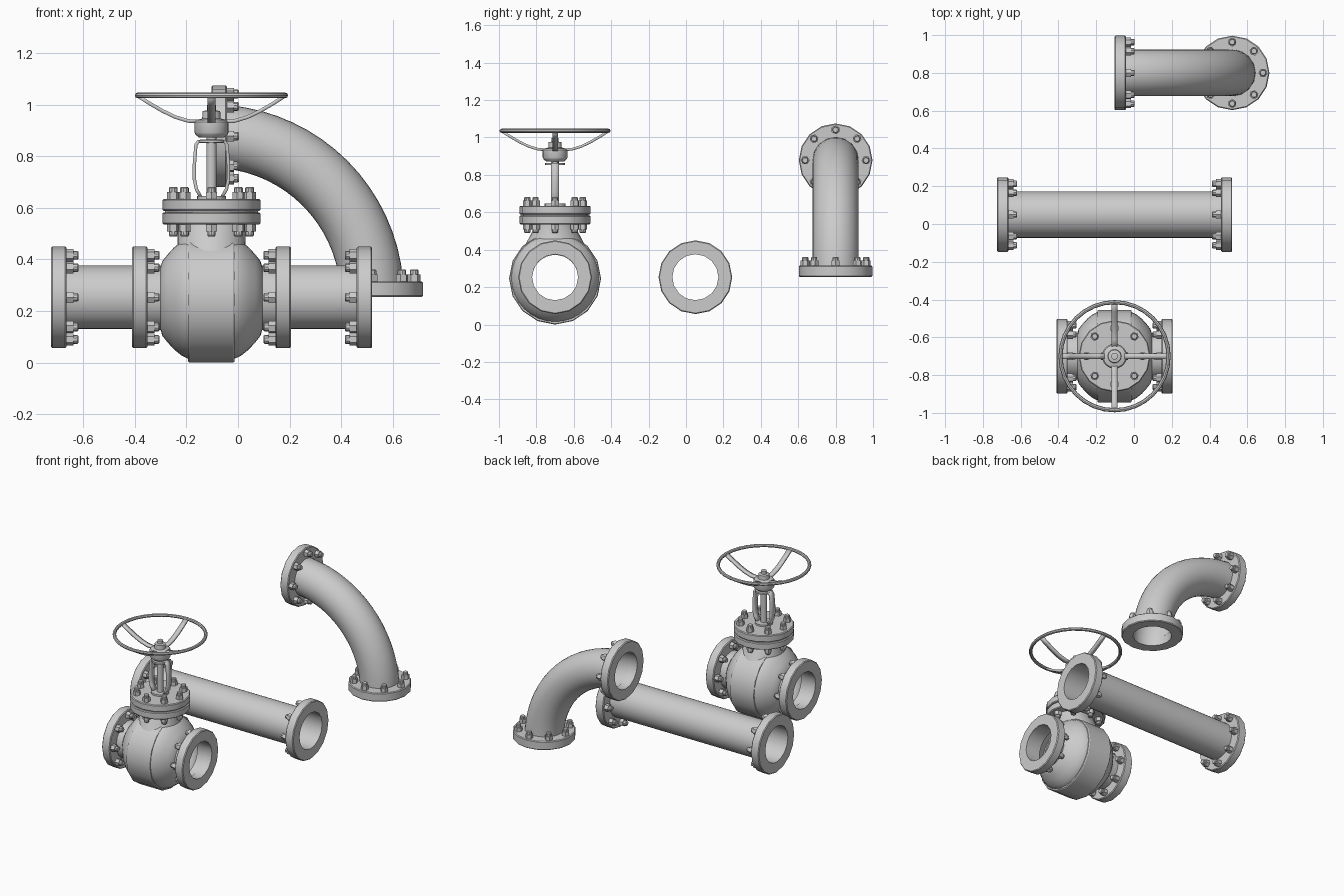
import bpy, bmesh, math
from mathutils import Matrix, Vector

if "Cube" in bpy.data.objects:
    bpy.data.objects.remove(bpy.data.objects["Cube"])

ZC = 0.253                      # height of the pipe axis
R = 0.123                       # pipe radius
VX, VY = -0.103, -0.70          # valve centre
X, Y, Z = Vector((1, 0, 0)), Vector((0, 1, 0)), Vector((0, 0, 1))


def finish(name, bm, angle=32):
    bmesh.ops.remove_doubles(bm, verts=bm.verts, dist=1e-5)
    bmesh.ops.recalc_face_normals(bm, faces=bm.faces)
    me = bpy.data.meshes.new(name)
    bm.to_mesh(me)
    bm.free()
    ob = bpy.data.objects.new(name, me)
    bpy.context.collection.objects.link(ob)
    bpy.ops.object.select_all(action='DESELECT')
    ob.select_set(True)
    bpy.context.view_layer.objects.active = ob
    bpy.ops.object.shade_smooth_by_angle(angle=math.radians(angle))
    return ob


def place(loc, axis):
    """Matrix that puts local +z along axis at loc."""
    return Matrix.Translation(loc) @ axis.to_track_quat('Z', 'Y').to_matrix().to_4x4()


def add_lathe(bm, profile, segs, mat, closed=False):
    """Spin (radius, height) points about the local z axis."""
    rings = []
    for r, h in profile:
        rings.append([bm.verts.new(mat @ Vector((r * math.cos(a), r * math.sin(a), h)))
                      for a in (2 * math.pi * i / segs for i in range(segs))])
    pairs = list(zip(rings, rings[1:]))
    if closed:
        pairs.append((rings[-1], rings[0]))
    for a, b in pairs:
        for i in range(segs):
            j = (i + 1) % segs
            bm.faces.new((a[i], a[j], b[j], b[i]))


def lathe(name, profile, segs, loc, axis, closed=False):
    bm = bmesh.new()
    add_lathe(bm, profile, segs, place(loc, axis), closed)
    return finish(name, bm)


def bolts(name, loc, axis, radius):
    """Ring of eight hex nuts with stud ends."""
    bm = bmesh.new()
    for i in range(8):
        a = i * math.pi / 4
        m = place(loc, axis) @ Matrix.Translation((radius * math.cos(a), radius * math.sin(a), 0)) \
            @ Matrix.Rotation(a, 4, 'Z')
        add_lathe(bm, [(0, -0.002), (0.024, -0.002), (0.024, 0.027), (0, 0.027)], 6, m)
        add_lathe(bm, [(0.017, 0.025), (0.017, 0.042), (0.014, 0.046), (0, 0.046)], 10, m)
    return finish(name, bm)


def pipe_flange(name, loc, inward):
    """Ring flange whose open face is at loc, bolts on the pipe side."""
    lathe(name, [(R, 0), (0.192, 0), (0.197, 0.005), (0.197, 0.055), (0.192, 0.06), (R, 0.06)],
          16, loc, inward, True)
    bolts(name + "_bolts", Vector(loc) + inward * 0.06, inward, 0.163)


def strip(name, pts, width, thick, turn):
    """Flat bar following (radius, z) points, turned about the valve axis."""
    bm = bmesh.new()
    m = Matrix.Translation((VX, VY, 0)) @ Matrix.Rotation(turn, 4, 'Z')
    rows = [[bm.verts.new(m @ Vector((x, s * width / 2, z))) for s in (-1, 1)] for x, z in pts]
    for a, b in zip(rows, rows[1:]):
        bm.faces.new((a[0], a[1], b[1], b[0]))
    ob = finish(name, bm)
    mod = ob.modifiers.new("thickness", 'SOLIDIFY')
    mod.thickness, mod.offset = thick, 0
    return ob


# straight pipe
x0, x1, py = -0.725, 0.52, 0.05
lathe("straight_pipe", [(R, 0.001), (R, x1 - x0 - 0.001)], 32, (x0, py, ZC), X)
pipe_flange("straight_flange_left", (x0, py, ZC), X)
pipe_flange("straight_flange_right", (x1, py, ZC), -X)

# elbow pipe: a circle spun a quarter turn
bend, ex, ey, ez = 0.623, -0.103, 0.80, 0.255
bm = bmesh.new()
ring = bmesh.ops.create_circle(bm, segments=32, radius=R, matrix=place((ex, ey, ez + bend), X))
bmesh.ops.spin(bm, geom=ring['verts'] + bm.edges[:], cent=(ex, ey, ez), axis=Y,
               angle=math.pi / 2, steps=18)
finish("elbow_pipe", bm)
pipe_flange("elbow_flange_upper", (ex, ey, ez + bend), X)
pipe_flange("elbow_flange_lower", (ex + bend, ey, ez), Z)

# valve body shell with end necks
half = [(0.236, 0.085), (0.222, 0.115), (0.198, 0.145), (0.168, 0.172), (0.145, 0.19),
        (R, 0.197), (R, 0.307)]
lathe("valve_body", [(r, -h) for r, h in reversed(half)] + half, 32, (VX, VY, ZC - 0.004), X)
lathe("valve_body_band", [(0.225, -0.09), (0.242, -0.09), (0.246, -0.084), (0.246, 0.084),
                          (0.242, 0.09), (0.225, 0.09)], 16, (VX, VY, 0.246), X, True)
pipe_flange("valve_flange_left", (VX - 0.308, VY, ZC), X)
pipe_flange("valve_flange_right", (VX + 0.308, VY, ZC), -X)

# oval neck under the bonnet
bm = bmesh.new()
add_lathe(bm, [(0.15, 0.40), (0.132, 0.44), (0.132, 0.54)], 24, Matrix.Identity(4))
for v in bm.verts:
    k = min(1, max(0, (v.co.z - 0.44) / 0.06))
    v.co.y *= 1.15 - 0.4 * k
    v.co += Vector((VX, VY, 0))
finish("valve_neck", bm)

# bonnet flanges, gasket and bolts
c = (VX, VY, 0)
for name, z in (("lower", 0.536), ("upper", 0.588)):
    lathe("bonnet_flange_" + name, [(0, z), (0.185, z), (0.19, z + 0.005), (0.19, z + 0.042),
                                    (0.185, z + 0.047), (0, z + 0.047)], 16, c, Z)
lathe("bonnet_gasket", [(0.18, 0.58), (0.18, 0.59)], 16, c, Z)
bolts("bonnet_bolts_top", (VX, VY, 0.635), Z, 0.148)
bolts("bonnet_bolts_bottom", (VX, VY, 0.536), -Z, 0.148)

# stem and yoke
lathe("stem", [(0.02, 0.63), (0.02, 0.90)], 16, c, Z)
lathe("yoke_base", [(0.056, 0.63), (0.056, 0.646), (0, 0.646)], 20, c, Z)
lathe("yoke_plate", [(0, 0.853), (0.053, 0.853), (0.053, 0.864), (0, 0.864)], 20, c, Z)
for i, side in enumerate(("right", "left")):
    strip("yoke_leg_" + side, [(0.04, 0.64), (0.058, 0.672), (0.066, 0.71), (0.066, 0.77),
                               (0.06, 0.845), (0.05, 0.858), (0, 0.859)], 0.042, 0.013, i * math.pi)

# handwheel
lathe("wheel_hub", [(0, 0.872), (0.048, 0.872), (0.062, 0.884), (0.066, 0.892), (0.066, 0.932),
                    (0.06, 0.94), (0.036, 0.946), (0.034, 0.975), (0.018, 0.978),
                    (0.018, 0.998), (0, 1.0)], 24, c, Z)
for i in range(4):
    strip("wheel_spoke_%d" % (i + 1), [(0.045, 0.934), (0.09, 0.937), (0.14, 0.952), (0.19, 0.976),
                                       (0.24, 1.005), (0.285, 1.034)], 0.03, 0.014, i * math.pi / 2)
lathe("wheel_rim", [(0.286 + 0.011 * math.cos(t), 1.036 + 0.011 * math.sin(t))
                    for t in (k * math.pi / 4 for k in range(8))], 32, c, Z, True).data.shade_smooth()
